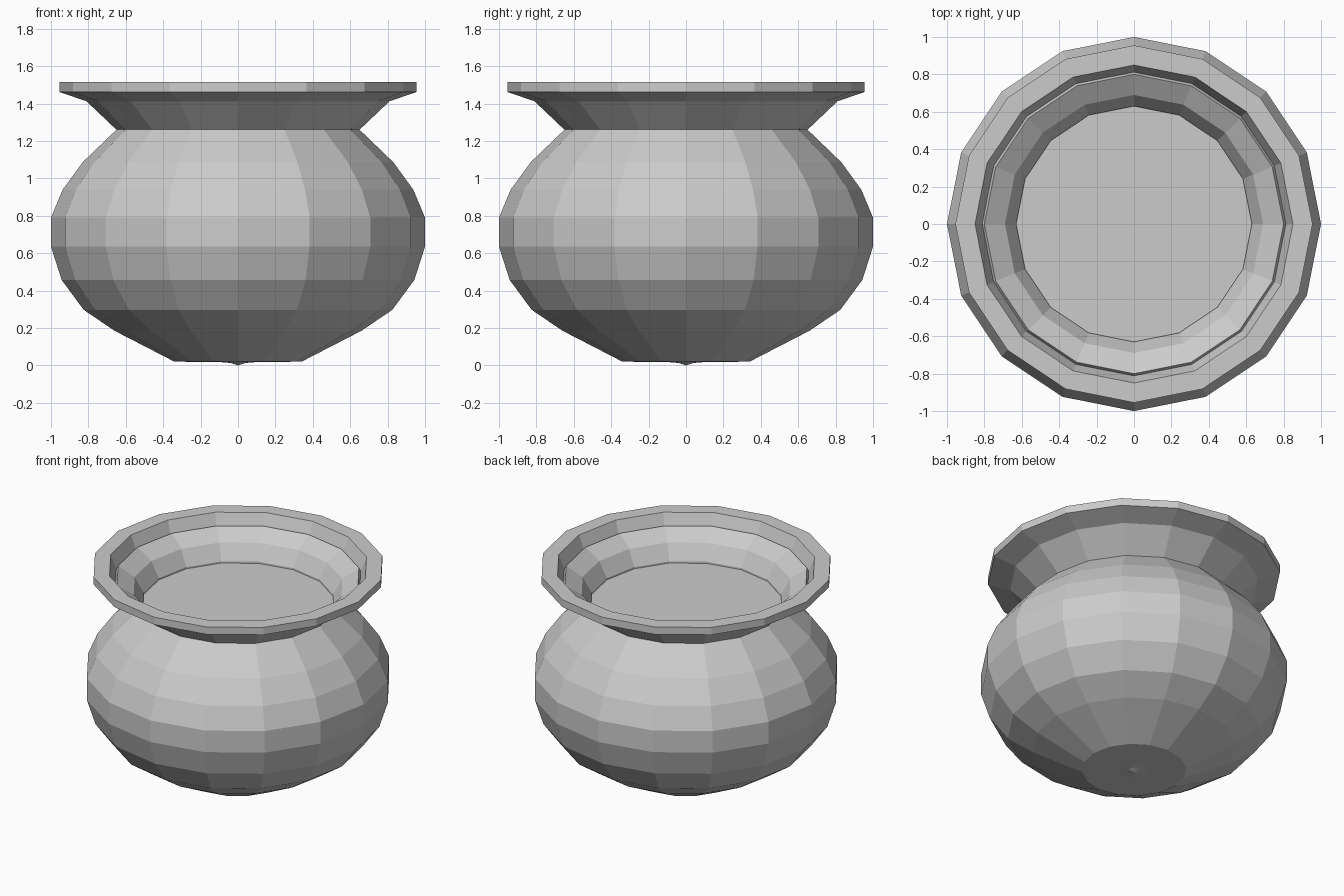
import bpy, bmesh
from math import cos, sin, tau

if "Cube" in bpy.data.objects:
    bpy.data.objects.remove(bpy.data.objects["Cube"])

SIDES = 16


def lathe(name, profile):
    """Revolve (radius, z) points about z; a zero radius becomes a pole."""
    bm = bmesh.new()
    rings = []
    for r, z in profile:
        n = SIDES if r > 0 else 1
        rings.append([bm.verts.new((r * cos(tau * i / SIDES),
                                    r * sin(tau * i / SIDES), z)) for i in range(n)])
    for a, b in zip(rings, rings[1:]):
        for i in range(SIDES):
            j = (i + 1) % SIDES
            corners = [a[i % len(a)], a[j % len(a)], b[j % len(b)], b[i % len(b)]]
            bm.faces.new(list(dict.fromkeys(corners)))
    mesh = bpy.data.meshes.new(name)
    bm.to_mesh(mesh)
    bm.free()
    obj = bpy.data.objects.new(name, mesh)
    bpy.context.collection.objects.link(obj)
    return obj


# Rounded belly with a small nub under the flat base
belly = [(0, 0), (0.04, 0.013), (0.1, 0.018), (0.34, 0.02), (0.66, 0.185),
         (0.825, 0.297), (0.943, 0.457), (1, 0.635), (1, 0.79),
         (0.937, 0.94), (0.83, 1.087), (0.65, 1.26)]
# Flared neck, rim band, and stepped inside of the mouth
rim = [(0.81, 1.412), (0.955, 1.462), (0.955, 1.515), (0.85, 1.515),
       (0.812, 1.418), (0.80, 1.44), (0.69, 1.37), (0.63, 1.262)]
# Flat filling that closes the mouth
filling = [(0.63, 1.25), (0, 1.25)]

lathe("pot", belly + rim + filling)
